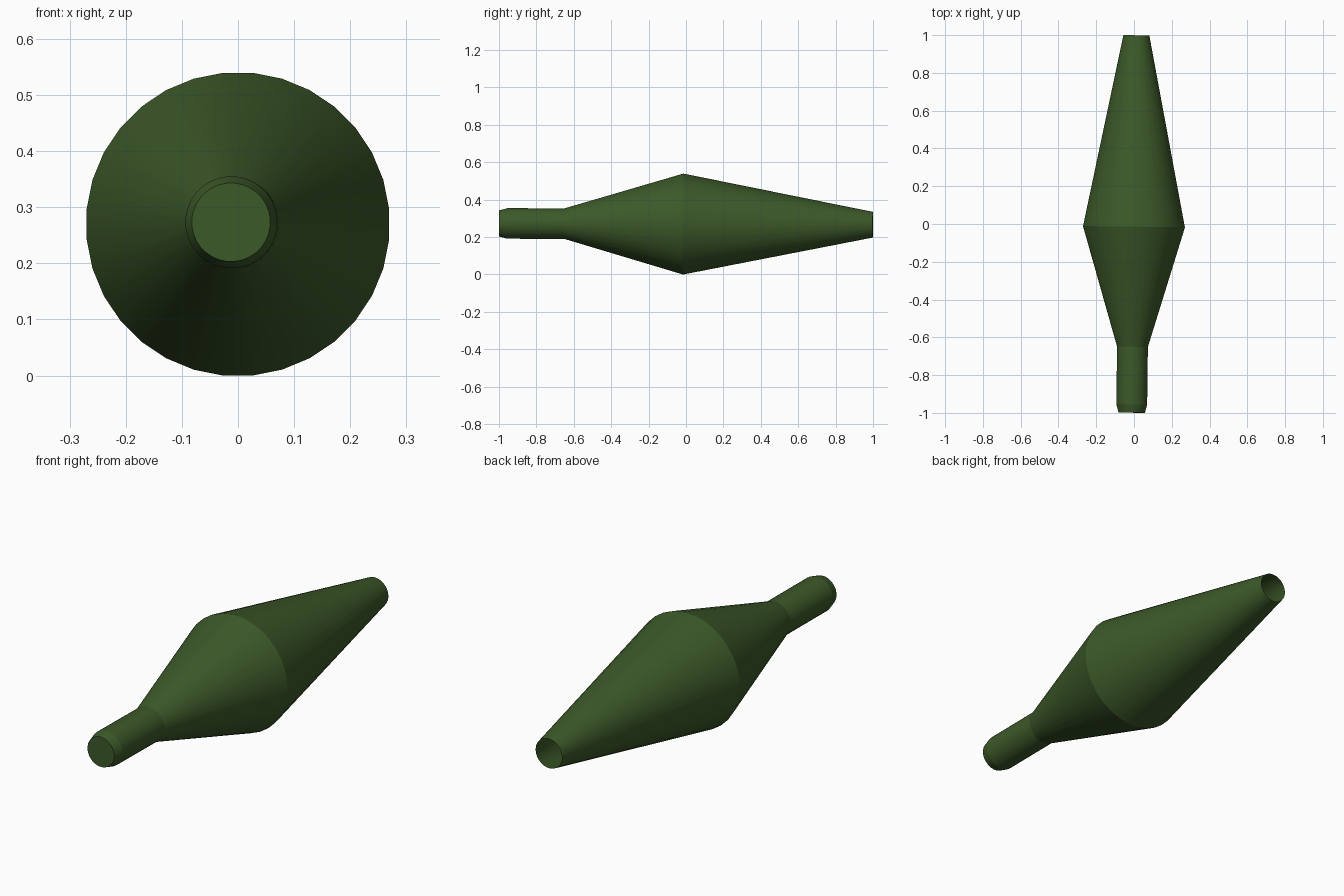
import bpy, bmesh, math
from mathutils import Matrix

if "Cube" in bpy.data.objects:
    bpy.data.objects.remove(bpy.data.objects["Cube"])

SIDES = 32
# (distance along axis, radius) from the closed nose to the open tail
PROFILE = [(-0.999, 0.07), (-0.955, 0.082), (-0.65, 0.082), (-0.015, 0.271), (0.999, 0.069)]


def ring(bm, y, r):
    angles = [2 * math.pi * (i + 0.5) / SIDES for i in range(SIDES)]
    return [bm.verts.new((r * math.cos(a), y, r * math.sin(a))) for a in angles]


# Hollow double-cone shell
bm = bmesh.new()
rings = [ring(bm, y, r) for y, r in PROFILE]
for a, b in zip(rings, rings[1:]):
    for i in range(SIDES):
        j = (i + 1) % SIDES
        bm.faces.new((a[i], a[j], b[j], b[i]))

# Flat nose cap; the tail stays open
bm.faces.new(rings[0])
bmesh.ops.recalc_face_normals(bm, faces=bm.faces)

# Slight lean of the axis, then lift onto the floor
tilt = Matrix.Rotation(-0.0125, 4, 'Z') @ Matrix.Rotation(-0.0035, 4, 'X')
bm.transform(Matrix.Translation((0, 0, 0.271)) @ tilt)
low = min(v.co.z for v in bm.verts)
bm.transform(Matrix.Translation((0, 0, -low)))

mesh = bpy.data.meshes.new("tapered_body")
bm.to_mesh(mesh)
bm.free()
body = bpy.data.objects.new("tapered_body", mesh)
bpy.context.collection.objects.link(body)

# Dark green finish
green = bpy.data.materials.new("dark_green")
green.diffuse_color = (0.045, 0.1, 0.022, 1)
green.use_nodes = True
green.node_tree.nodes["Principled BSDF"].inputs["Base Color"].default_value = green.diffuse_color
mesh.materials.append(green)

bpy.context.view_layer.objects.active = body
body.select_set(True)
bpy.ops.object.shade_smooth_by_angle(angle=math.radians(14))
